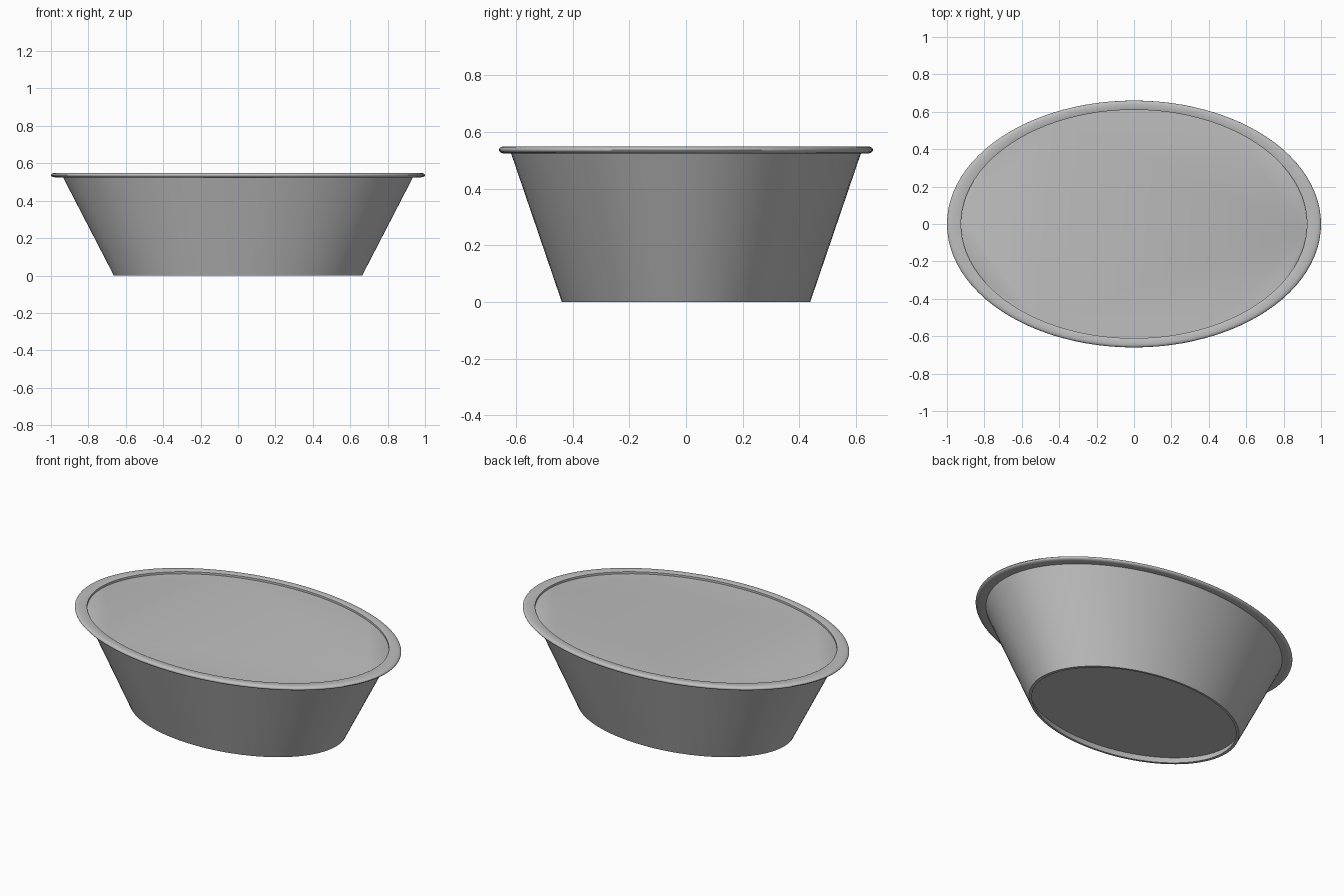
import bpy, bmesh
from math import cos, sin, pi, radians

default = bpy.data.objects.get("Cube")
if default:
    bpy.data.objects.remove(default, do_unlink=True)

SEGMENTS = 96
OVAL = 0.66  # depth of the oval relative to its width

grey = bpy.data.materials.new("plain_grey")
grey.use_nodes = True
colour = (0.52, 0.52, 0.52, 1)
grey.diffuse_color = colour
grey.node_tree.nodes["Principled BSDF"].inputs["Base Color"].default_value = colour


def oval_lathe(name, profile, closed=False, cap=False):
    """Sweep a (radius, height) profile round an oval."""
    bm = bmesh.new()
    rings = []
    for r, z in profile:
        rings.append([bm.verts.new((r * cos(2 * pi * i / SEGMENTS),
                                    r * sin(2 * pi * i / SEGMENTS) * OVAL, z))
                      for i in range(SEGMENTS)])
    pairs = list(zip(rings, rings[1:]))
    if closed:
        pairs.append((rings[-1], rings[0]))
    for a, b in pairs:
        for i in range(SEGMENTS):
            j = (i + 1) % SEGMENTS
            bm.faces.new((a[i], a[j], b[j], b[i]))
    if cap:
        bm.faces.new(rings[0])
        bm.faces.new(rings[-1])
    bmesh.ops.recalc_face_normals(bm, faces=bm.faces[:])
    mesh = bpy.data.meshes.new(name)
    bm.to_mesh(mesh)
    bm.free()
    mesh.materials.append(grey)
    obj = bpy.data.objects.new(name, mesh)
    bpy.context.collection.objects.link(obj)
    bpy.ops.object.select_all(action="DESELECT")
    obj.select_set(True)
    bpy.context.view_layer.objects.active = obj
    bpy.ops.object.shade_smooth_by_angle(angle=radians(35))
    return obj


# Sloping body: recessed underside, thin foot, outer wall, flat filled top
oval_lathe("tub_body", [(0.662, 0.04), (0.645, 0), (0.664, 0),
                        (0.938, 0.53), (0.93, 0.535)], cap=True)

# Rolled rim: flat inner edge, rounded outer edge
mid, half = 0.537, 0.0125
rim = [(0.925, mid - half), (0.925, mid + half - 0.002), (0.93, mid + half)]
rim += [(0.972 + 0.028 * cos(a), mid + half * sin(a))
        for a in (pi / 2 - pi * k / 10 for k in range(11))]
oval_lathe("rolled_rim", rim, closed=True)
